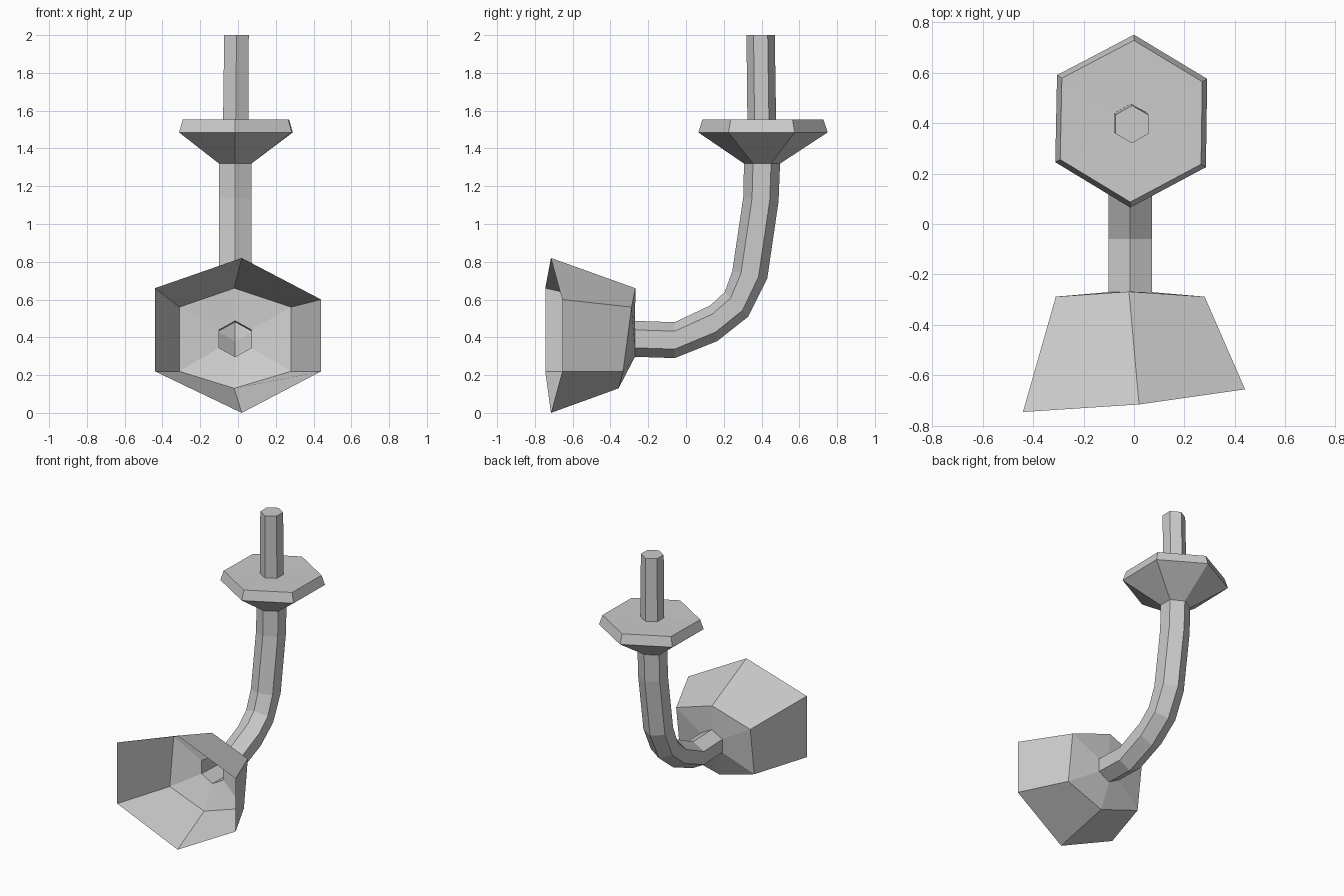
import bpy, bmesh
from mathutils import Vector

if "Cube" in bpy.data.objects:
    bpy.data.objects.remove(bpy.data.objects["Cube"])


def loft(name, rings, cap_end=False, flip=False):
    """Skin a list of six-point rings with flat quads."""
    bm = bmesh.new()
    rows = [[bm.verts.new(p) for p in ring] for ring in rings]
    for a, b in zip(rows, rows[1:]):
        for i in range(6):
            j = (i + 1) % 6
            bm.faces.new((a[i], a[j], b[j], b[i]))
    if cap_end:
        bm.faces.new(rows[-1])
    bmesh.ops.recalc_face_normals(bm, faces=bm.faces)
    if flip:
        bmesh.ops.reverse_faces(bm, faces=bm.faces)
    me = bpy.data.meshes.new(name)
    bm.to_mesh(me)
    bm.free()
    ob = bpy.data.objects.new(name, me)
    bpy.context.collection.objects.link(ob)
    return ob


def hex_ring(p, q, half_width, x=-0.015):
    """Hexagon whose opposite corners are the (y, z) points p and q."""
    p, q = Vector((x, *p)), Vector((x, *q))
    c, r = (p + q) / 2, (p - q) / 2
    side = Vector((half_width, 0, 0))
    return [c + r, c + r / 2 + side, c - r / 2 + side,
            c - r, c - r / 2 - side, c + r / 2 - side]


# Bent pipe: inner and outer side of the bend at each section
sections = [((-0.27, 0.487), (-0.27, 0.297)), ((-0.06, 0.48), (-0.06, 0.29)),
            ((0.13, 0.57), (0.165, 0.38)), ((0.205, 0.64), (0.33, 0.51)),
            ((0.245, 0.75), (0.43, 0.71)), ((0.303, 1.14), (0.49, 1.12)),
            ((0.307, 1.32), (0.498, 1.32))]
pipe = [hex_ring(p, q, 0.086) for p, q in sections]
loft("bent_pipe", pipe)

# Open flared bell, uneven rim, joined to the pipe mouth
rim = [(0.02, -0.715, 0.82), (0.44, -0.655, 0.60), (0.44, -0.655, 0.22),
       (0.02, -0.715, 0.0), (-0.44, -0.745, 0.22), (-0.44, -0.745, 0.66)]
back = [(-0.02, -0.268, 0.66), (0.28, -0.288, 0.56), (0.28, -0.333, 0.22),
        (-0.02, -0.357, 0.13), (-0.31, -0.333, 0.22), (-0.31, -0.288, 0.56)]
loft("bell", [rim, back, pipe[0]])

# Flange: funnel underside, bevelled edge, flat top meeting the stem
stem_base = hex_ring((0.325, 1.55), (0.477, 1.55), 0.067, -0.012)
wide = [(-0.015, 0.065), (0.285, 0.225), (0.29, 0.575),
        (0.0, 0.75), (-0.305, 0.59), (-0.312, 0.245)]
lower = [(x, y, 1.485) for x, y in wide]
upper = [(-0.01 + (x + 0.01) * 0.935, 0.405 + (y - 0.405) * 0.935, 1.553)
         for x, y in wide]
loft("flange", [pipe[-1], lower, upper, stem_base])

# Capped upright stem
loft("stem", [stem_base, hex_ring((0.32, 2.0), (0.47, 2.0), 0.065, -0.008)],
     cap_end=True)
